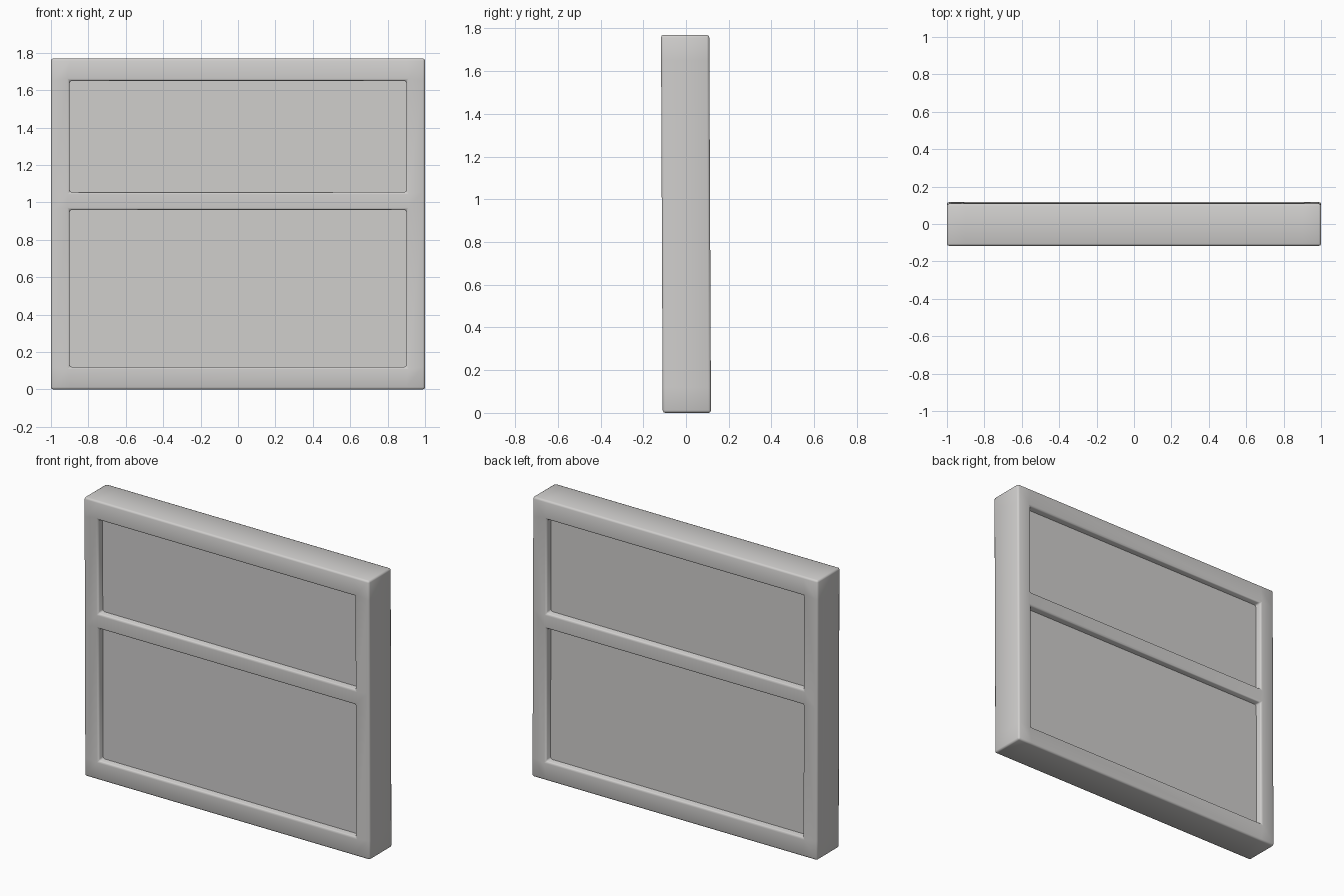
import bpy, bmesh

if "Cube" in bpy.data.objects:
    bpy.data.objects.remove(bpy.data.objects["Cube"])

mat = bpy.data.materials.new("warm_grey")
mat.diffuse_color = (0.63, 0.62, 0.61, 1)
mat.use_nodes = True
mat.node_tree.nodes["Principled BSDF"].inputs["Base Color"].default_value = mat.diffuse_color

XS = [-1.0, -0.9, 0.9, 1.0]
ZS = [0.0, 0.12, 0.96, 1.055, 1.65, 1.77]
HALF = 0.113
LEAN = 0.008 / 1.77          # very slight backward-to-forward lean


def finish(name, bm):
    for v in bm.verts:
        v.co.y -= LEAN * (v.co.z - 0.885)
    bmesh.ops.recalc_face_normals(bm, faces=bm.faces)
    me = bpy.data.meshes.new(name)
    bm.to_mesh(me)
    bm.free()
    me.materials.append(mat)
    ob = bpy.data.objects.new(name, me)
    bpy.context.collection.objects.link(ob)
    return ob


# Frame with crossbar: grid of cells minus the two openings, extruded through
bm = bmesh.new()
pts = [[bm.verts.new((x, -HALF, z)) for z in ZS] for x in XS]
for i in range(3):
    for j in range(5):
        if i == 1 and j in (1, 3):
            continue
        bm.faces.new((pts[i][j], pts[i + 1][j], pts[i + 1][j + 1], pts[i][j + 1]))
ext = bmesh.ops.extrude_face_region(bm, geom=bm.faces[:], use_keep_orig=True)
for g in ext["geom"]:
    if isinstance(g, bmesh.types.BMVert):
        g.co.y = HALF
frame = finish("window_frame", bm)
bev = frame.modifiers.new("soft_edges", "BEVEL")
bev.width = 0.012
bev.segments = 2
bev.limit_method = "ANGLE"
for p in frame.data.polygons:
    p.use_smooth = True

# Recessed panes, visible from both sides
for name, lo, hi in (("lower_pane", 0.12, 0.96), ("upper_pane", 1.055, 1.65)):
    bm = bmesh.new()
    bmesh.ops.create_cube(bm, size=1)
    for v in bm.verts:
        v.co.x *= 1.82
        v.co.y *= 0.136
        v.co.z = (lo + hi) / 2 + v.co.z * (hi - lo + 0.02)
    finish(name, bm)
